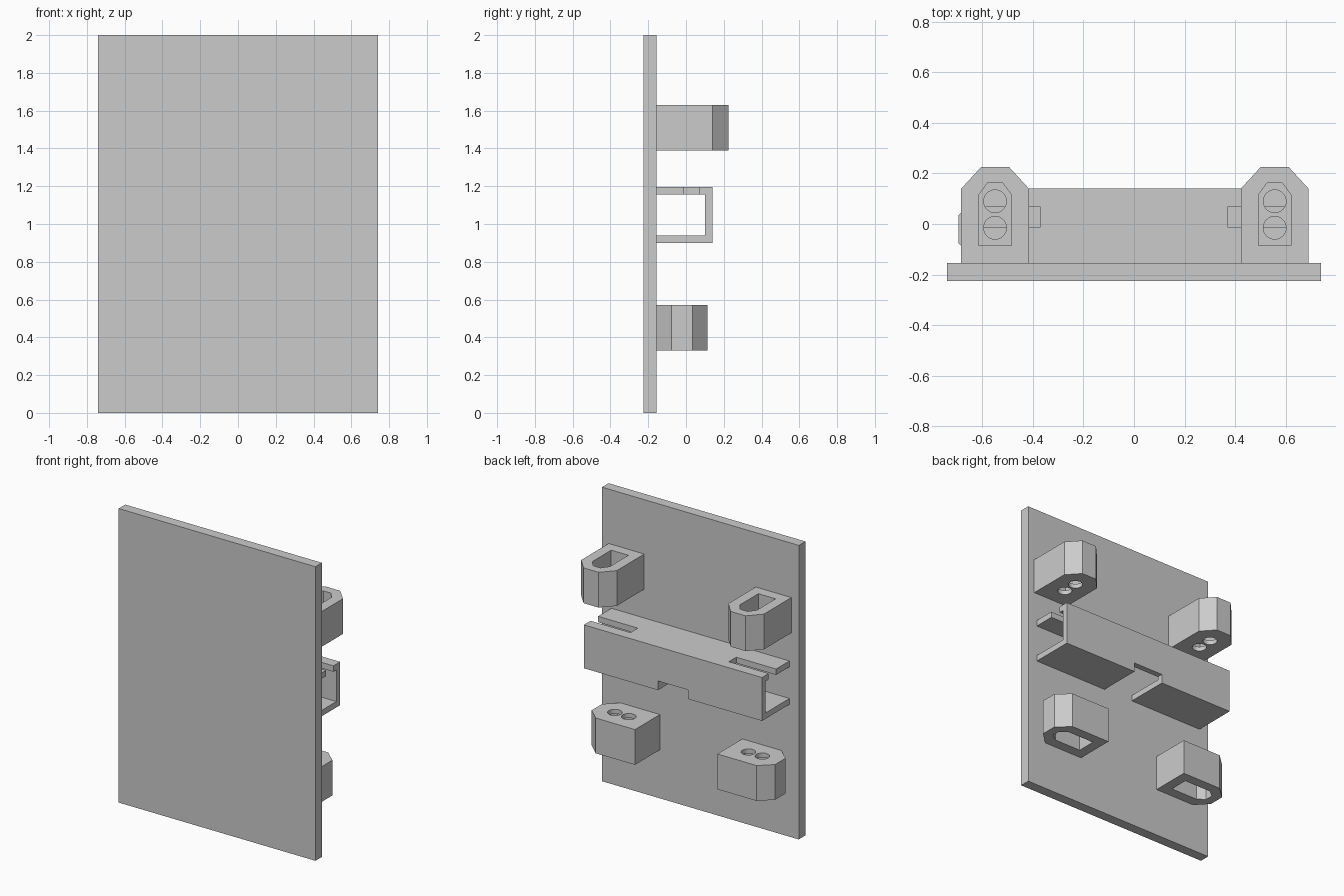
import bpy, bmesh
from math import pi, sin, cos
from mathutils import Matrix

if "Cube" in bpy.data.objects:
    bpy.data.objects.remove(bpy.data.objects["Cube"])

GREY = (0.6, 0.6, 0.6, 1)
grey = bpy.data.materials.new("plain grey")
grey.use_nodes = True
grey.diffuse_color = GREY
grey.node_tree.nodes["Principled BSDF"].inputs["Base Color"].default_value = GREY


def prism(name, points, low, high, matrix=Matrix()):
    """Extrude a flat outline from height low to high."""
    bm = bmesh.new()
    face = bm.faces.new([bm.verts.new((x, y, low)) for x, y in points])
    ext = bmesh.ops.extrude_face_region(bm, geom=[face])["geom"]
    top = [v for v in ext if isinstance(v, bmesh.types.BMVert)]
    bmesh.ops.translate(bm, verts=top, vec=(0, 0, high - low))
    bm.transform(matrix)
    bmesh.ops.recalc_face_normals(bm, faces=bm.faces)
    mesh = bpy.data.meshes.new(name)
    bm.to_mesh(mesh)
    bm.free()
    mesh.materials.append(grey)
    obj = bpy.data.objects.new(name, mesh)
    bpy.context.scene.collection.objects.link(obj)
    return obj


def box(name, x0, x1, y0, y1, z0, z1):
    return prism(name, [(x0, y0), (x1, y0), (x1, y1), (x0, y1)], z0, z1)


def cut(obj, cutters):
    """Subtract the cutters, bake the result and remove them."""
    for c in cutters:
        c.hide_render = True
        mod = obj.modifiers.new("cut", "BOOLEAN")
        mod.operation, mod.solver, mod.object = "DIFFERENCE", "EXACT", c
    bpy.context.view_layer.update()
    graph = bpy.context.evaluated_depsgraph_get()
    baked = bpy.data.meshes.new_from_object(obj.evaluated_get(graph))
    obj.modifiers.clear()
    obj.data = baked
    for c in cutters:
        bpy.data.objects.remove(c)


def nosed(half, start, shoulder, tip_half, tip):
    """Rectangle whose far end is chamfered to a blunt nose."""
    return [(-half, start), (half, start), (half, shoulder),
            (tip_half, tip), (-tip_half, tip), (-half, shoulder)]


def mount(name, matrix):
    """Nosed cup with a deep pocket and two holes through its floor."""
    obj = prism(name, nosed(0.134, 0, 0.295, 0.056, 0.38), 0, 0.24)
    cutters = [prism("pocket", nosed(0.065, 0.07, 0.27, 0.028, 0.32), 0.03, 0.3)]
    for v in (0.14, 0.245):
        ring = [(0.045 * cos(i * pi / 16), v + 0.045 * sin(i * pi / 16)) for i in range(32)]
        cutters.append(prism("hole", ring, -0.05, 0.1))
    cut(obj, cutters)
    obj.data.transform(matrix)


# Back plate
BACK = -0.155
box("panel", -0.74, 0.74, -0.225, BACK, 0, 2)

# Channel: C-section run sideways, with end slots above and a gap below
section = [(BACK, 0.9), (0.14, 0.9), (0.14, 1.195), (BACK, 1.195),
           (BACK, 1.155), (0.10, 1.155), (0.10, 0.94), (BACK, 0.94)]
along_x = Matrix(((0, 0, 1, 0), (1, 0, 0, 0), (0, 1, 0, 0), (0, 0, 0, 1)))
channel = prism("channel", section, -0.67, 0.67, along_x)
cut(channel, [box("slot_left", 0.37, 0.8, -0.012, 0.068, 1.1, 1.3),
              box("slot_right", -0.8, -0.37, -0.012, 0.068, 1.1, 1.3),
              box("gap", -0.112, 0.112, -0.3, 0.3, 0.8, 0.962)])

# Upper mounts point backwards and open upwards
for side, x in (("left", 0.557), ("right", -0.55)):
    mount("upper_mount_" + side, Matrix.Translation((x, BACK, 1.39)))

# Lower mounts point outwards and open downwards
for side, x, turn in (("left", 0.305, -pi / 2), ("right", -0.315, pi / 2)):
    mount("lower_mount_" + side, Matrix.Translation((x, -0.021, 0.57))
          @ Matrix.Rotation(turn, 4, "Z") @ Matrix.Rotation(pi, 4, "Y"))
